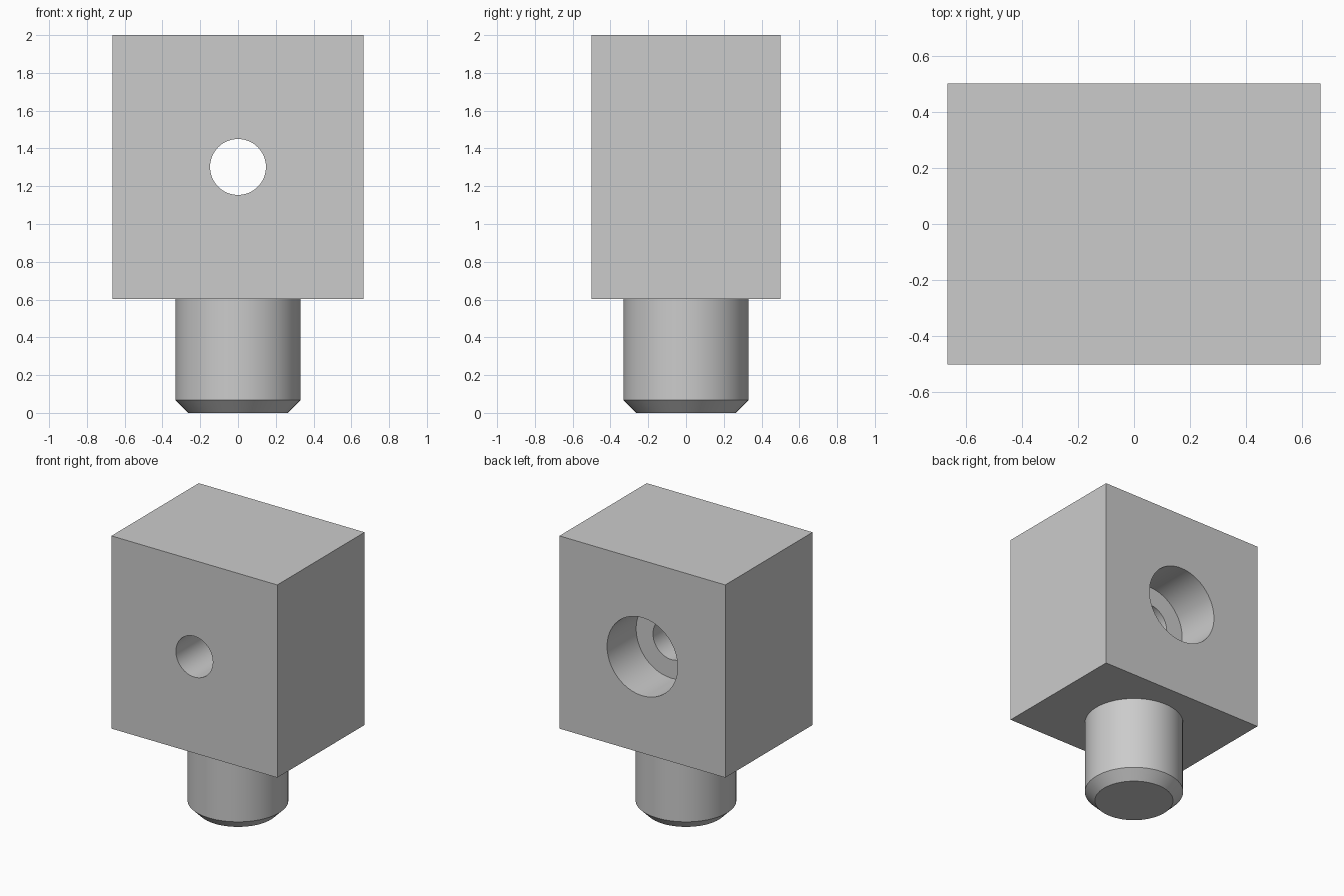
import bpy
import bmesh
import math
from mathutils import Matrix, Vector

if "Cube" in bpy.data.objects:
    bpy.data.objects.remove(bpy.data.objects["Cube"])

HALF_WIDTH, HALF_DEPTH = 0.665, 0.5
BLOCK_BOTTOM, TOP = 0.603, 2.0
HOLE_Z = 1.302

grey = bpy.data.materials.new("plain grey")
grey.use_nodes = True
colour = (0.6, 0.6, 0.6, 1)
grey.diffuse_color = colour
grey.node_tree.nodes["Principled BSDF"].inputs["Base Color"].default_value = colour


def finish(name, bm):
    bmesh.ops.recalc_face_normals(bm, faces=bm.faces)
    mesh = bpy.data.meshes.new(name)
    bm.to_mesh(mesh)
    bm.free()
    mesh.materials.append(grey)
    obj = bpy.data.objects.new(name, mesh)
    bpy.context.collection.objects.link(obj)
    return obj


def smooth(obj):
    bpy.ops.object.select_all(action="DESELECT")
    obj.select_set(True)
    bpy.context.view_layer.objects.active = obj
    bpy.ops.object.shade_smooth_by_angle(angle=math.radians(30))


def lathe(name, profile, segments=64):
    """Closed solid turned about z from (radius, height) points, capped at both ends."""
    bm = bmesh.new()
    rings = []
    for radius, height in profile:
        ring = bmesh.ops.create_circle(bm, segments=segments, radius=radius)["verts"]
        bmesh.ops.translate(bm, verts=ring, vec=Vector((0, 0, height)))
        rings.append(ring)
    for low, high in zip(rings, rings[1:]):
        for i in range(segments):
            j = (i + 1) % segments
            bm.faces.new((low[i], low[j], high[j], high[i]))
    bm.faces.new(rings[0])
    bm.faces.new(rings[-1])
    return finish(name, bm)


# Rectangular block
bm = bmesh.new()
bmesh.ops.create_cube(bm, size=1)
bmesh.ops.scale(bm, verts=bm.verts,
                vec=(2 * HALF_WIDTH, 2 * HALF_DEPTH, TOP - BLOCK_BOTTOM))
bmesh.ops.translate(bm, verts=bm.verts, vec=(0, 0, (TOP + BLOCK_BOTTOM) / 2))
block = finish("block", bm)

# Through hole from the front, widened by a counterbore at the back
cutter = lathe("hole_cutter", [(0.148, -0.7), (0.148, 0.167), (0.283, 0.167), (0.283, 0.7)])
cutter.data.transform(Matrix.Translation((0, 0, HOLE_Z)) @ Matrix.Rotation(-math.pi / 2, 4, "X"))
cutter.hide_render = True

cut = block.modifiers.new("counterbored hole", "BOOLEAN")
cut.operation = "DIFFERENCE"
cut.solver = "EXACT"
cut.object = cutter
bpy.context.view_layer.objects.active = block
block.select_set(True)
bpy.ops.object.modifier_apply(modifier=cut.name)
bpy.data.objects.remove(cutter)
smooth(block)

# Round peg with a chamfered lower end
peg = lathe("peg", [(0.263, 0), (0.331, 0.068), (0.331, BLOCK_BOTTOM)])
smooth(peg)
